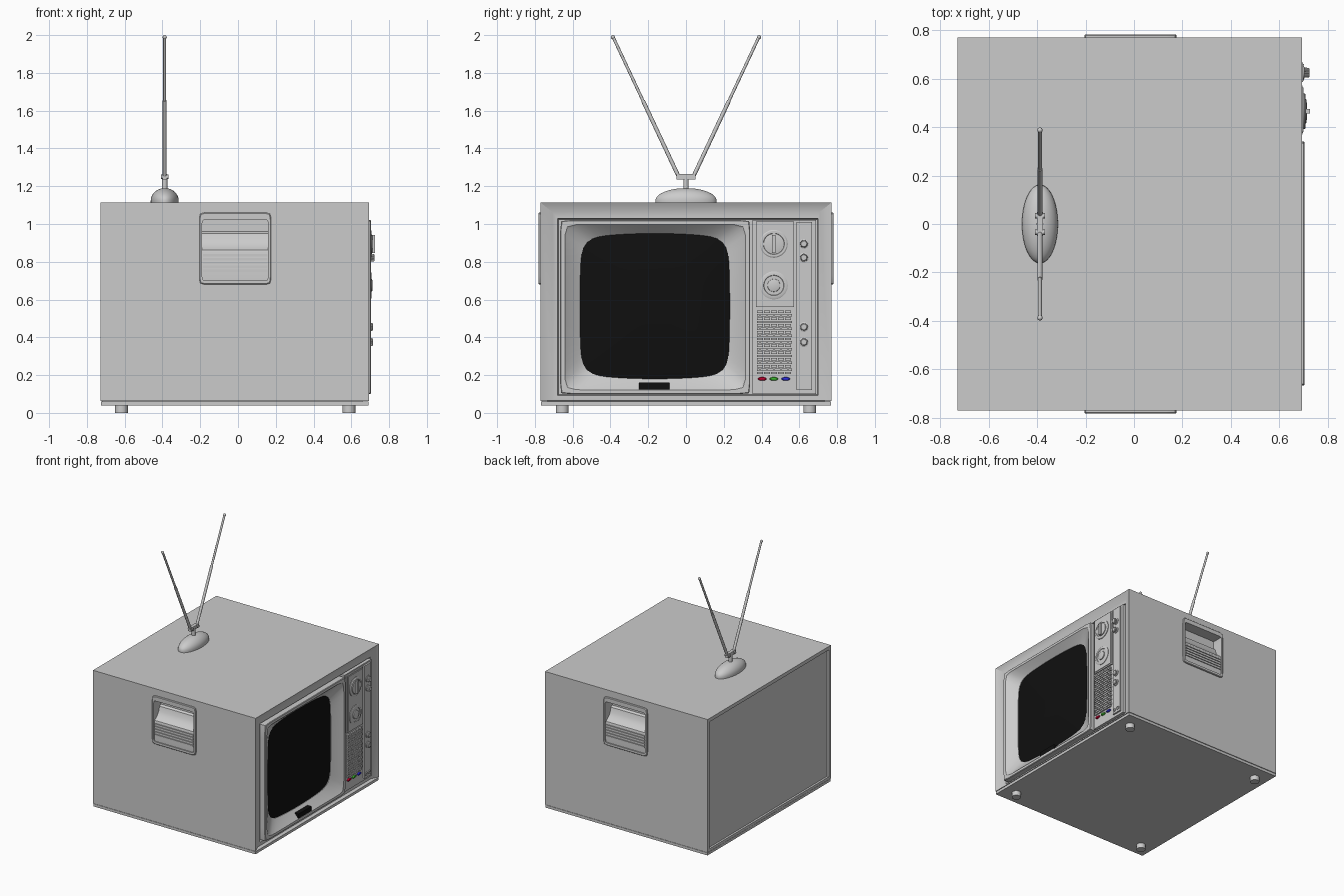
import bpy, bmesh
from math import sin, cos, pi, radians
from mathutils import Vector, Matrix

if "Cube" in bpy.data.objects:
    bpy.data.objects.remove(bpy.data.objects["Cube"])


def finish(name, bm, color=None):
    bmesh.ops.recalc_face_normals(bm, faces=bm.faces)
    me = bpy.data.meshes.new(name)
    bm.to_mesh(me)
    bm.free()
    ob = bpy.data.objects.new(name, me)
    bpy.context.collection.objects.link(ob)
    if color:
        mat = bpy.data.materials.new(name + "_paint")
        mat.diffuse_color = (*color, 1)
        mat.use_nodes = True
        mat.node_tree.nodes["Principled BSDF"].inputs["Base Color"].default_value = mat.diffuse_color
        me.materials.append(mat)
    return ob


def loft(name, rings, color=None, caps=(True, True)):
    bm = bmesh.new()
    vs = [[bm.verts.new(p) for p in r] for r in rings]
    n = len(vs[0])
    for a, b in zip(vs, vs[1:]):
        for i in range(n):
            j = (i + 1) % n
            bm.faces.new((a[i], a[j], b[j], b[i]))
    if caps[0]:
        bm.faces.new(vs[0])
    if caps[1]:
        bm.faces.new(vs[-1])
    return finish(name, bm, color)


def boxes(name, spans, color=None):
    """Each span is (x0, x1, y0, y1, z0, z1)."""
    bm = bmesh.new()
    for x0, x1, y0, y1, z0, z1 in spans:
        m = Matrix.Translation(((x0 + x1) / 2, (y0 + y1) / 2, (z0 + z1) / 2))
        bmesh.ops.create_cube(bm, size=1, matrix=m @ Matrix.Diagonal(
            (abs(x1 - x0), abs(y1 - y0), abs(z1 - z0), 1)))
    return finish(name, bm, color)


def rect(x, y0, y1, z0, z1):
    return [(x, y0, z0), (x, y1, z0), (x, y1, z1), (x, y0, z1)]


def squircle(cu, cv, hu, hv, e, bu=0, bv=0, n=96):
    """Rounded rectangle outline; bu / bv bow the sides outward."""
    pts = []
    for i in range(n):
        c, s = cos(2 * pi * i / n), sin(2 * pi * i / n)
        r = (abs(c) ** e + abs(s) ** e) ** (-1 / e)
        u, v = r * c, r * s
        pts.append((cu + hu * u * (1 - bu * v * v), cv + hv * v * (1 - bv * u * u)))
    return pts


def at_x(x, pts):
    return [(x, u, v) for u, v in pts]


def turned(name, y, z, profile, n=40, ribs=0, color=None, squash=1):
    """Round part on the x axis from (radius, x) pairs; ribs deepen every other pair of points."""
    rings = []
    for r, x in profile:
        rings.append([(x, y + r * (1 - ribs * (i % 4 > 1)) * cos(2 * pi * i / n),
                       z + squash * r * (1 - ribs * (i % 4 > 1)) * sin(2 * pi * i / n))
                      for i in range(n)])
    return loft(name, rings, color)


# cabinet: shallow back recess, sloped front frame, deep front opening
cabinet = loft("cabinet", [
    rect(-.712, -.745, .745, .083, 1.085), rect(-.728, -.745, .745, .083, 1.085),
    rect(-.728, -.77, .77, .062, 1.113), rect(.693, -.77, .77, .062, 1.113),
    rect(.668, -.708, .708, .066, 1.064), rect(.668, -.68, .70, .093, 1.03),
    rect(.63, -.675, .695, .097, 1.025)])
boxes("base_plate", [(-.726, .691, -.768, .768, .038, .059),
                     (-.72, .66, -.76, .76, .055, .065)])

# feet
bm = bmesh.new()
for x in (-.617, .587):
    for y in (-.655, .655):
        bmesh.ops.create_cone(bm, cap_ends=True, segments=24, radius1=.034, radius2=.034,
                              depth=.042, matrix=Matrix.Translation((x, y, .021)))
finish("feet", bm)

# carrying handles, one on each side, set into cut pockets
for s, side in ((-1, "front"), (1, "rear")):
    cutter = boxes("pocket_cutter", [(-.194, .164, s * .69, s * .9, .695, 1.027)])
    cutter.hide_render = True
    mod = cabinet.modifiers.new("pocket", 'BOOLEAN')
    mod.operation, mod.solver, mod.object = 'DIFFERENCE', 'EXACT', cutter
    bpy.context.view_layer.objects.active = cabinet
    bpy.ops.object.modifier_apply(modifier=mod.name)
    bpy.data.objects.remove(cutter)

    outer = squircle(-.015, .87, .19, .19, 22)
    inner = squircle(-.015, .862, .175, .161, 30)
    loft(side + "_handle_surround",
         [[(u, s * d, v) for u, v in o] for o, d in
          ((outer, .768), (outer, .778), (squircle(-.015, .87, .186, .186, 22), .782),
           (inner, .782), (inner, .692))], caps=(False, False))
    scoop = [(.691, .70), (.774, .70), (.774, .85), (.77, .862), (.755, .872),
             (.735, .89), (.718, .915), (.708, .95), (.691, .96)]
    loft(side + "_handle_scoop", [[(x, s * y, z) for y, z in scoop] for x in (-.19, .16)])
    boxes(side + "_handle_ribs", [(-.185, .155, s * .77, s * .781, z, z + .013)
                                  for z in [.745 + .021 * i for i in range(5)]])

# screen mask: flat rim, then a funnel down to the tube
cy, cz = -.163, .56
glass = squircle(-.165, .565, .397, .385, 9, .025, .06)
rim = squircle(cy, cz, .503, .461, 60)
loft("screen_mask", [at_x(.63, rim), at_x(.70, rim),
                     at_x(.704, squircle(cy, cz, .499, .457, 60)),
                     at_x(.704, squircle(cy, cz, .478, .438, 24)),
                     at_x(.697, squircle(cy, cz, .472, .432, 20)),
                     at_x(.650, glass), at_x(.64, glass)], caps=(False, False))
loft("screen", [at_x(.646 + .028 * (1 - k * k),
                     [(-.165 + (u + .165) * k, .565 + (v - .565) * k) for u, v in glass])
                for k in (1, .85, .7, .55, .4, .25, .1)], (.005, .005, .005), (False, True))
boxes("mask_badge_plate", [(.66, .702, -.248, -.087, .123, .16)], (.005, .005, .005))

# control panel with raised plates
boxes("control_panel", [(.63, .684, .352, .688, .10, 1.022)])
boxes("dial_plate", [(.68, .694, .37, .572, .56, 1.012), (.69, .699, .38, .562, .57, 1.002)])
boxes("knob_strip", [(.68, .697, .586, .667, .12, 1.01)])

# speaker grille: staggered slats
slats = []
for r in range(19):
    z = .205 + r * .018
    shift = .018 * (r % 2)
    for c in range(6):
        a = max(.375, .375 + c * .037 - shift)
        b = min(.561, .375 + c * .037 - shift + .032)
        if b - a > .005:
            slats.append((.68, .697, a, b, z, z + .0125))
boxes("speaker_grille", slats)

# channel dials
turned("upper_dial", .465, .895, [(.074, .69), (.074, .704), (.068, .708), (.056, .708),
                                  (.054, .704), (.05, .704), (.05, .71), (.034, .713)], 48)
boxes("upper_dial_grip", [(.705, .725, .456, .474, .847, .943)])
turned("lower_dial", .465, .675, [(.074, .69), (.074, .703), (.068, .706), (.054, .706),
                                  (.052, .702), (.034, .702), (.033, .709), (.028, .711)], 48)

# small ribbed knobs
for i, (z, x) in enumerate(((.895, .724), (.822, .722), (.455, .715), (.375, .715))):
    turned(f"small_knob_{i + 1}_collar", .624, z, [(.026, .69), (.026, .701), (.022, .703)], 32)
    turned(f"small_knob_{i + 1}", .624, z, [(.021, .70), (.02, x - .003), (.016, x)], 64, .13)

# sockets and coloured buttons
for i, y in enumerate((.607, .644)):
    turned(f"socket_{i + 1}", y, .15, [(.015, .69), (.015, .702), (.009, .702), (.009, .696)], 24)
for name, y, col in (("red", .403, (.6, 0, .03)), ("green", .465, (.05, .5, .03)),
                     ("blue", .528, (.03, .03, .8))):
    turned(name + "_button", y, .18, [(.023, .68), (.023, .692), (.017, .697)], 32, 0, col, .42)

# antenna: domed foot, post, clamp and two telescopic rods
ax = -.388
arc = [radians(a) for a in range(0, 90, 9)]
loft("antenna_base", [[(ax + .074 * cos(a) * cos(2 * pi * i / 48),
                        .162 * cos(a) * sin(2 * pi * i / 48),
                        1.112 + (.012 + .066 * sin(a) if k else 0)) for i in range(48)]
                      for k, a in [(0, 0)] + [(1, a) for a in arc]])


def rod(bm, p, q, r1, r2):
    p, q = Vector(p), Vector(q)
    m = Matrix.Translation((p + q) / 2) @ (q - p).to_track_quat('Z', 'Y').to_matrix().to_4x4()
    bmesh.ops.create_cone(bm, cap_ends=True, segments=16, radius1=r1, radius2=r2,
                          depth=(q - p).length, matrix=m)


bm = bmesh.new()
rod(bm, (ax, 0, 1.18), (ax, 0, 1.245), .014, .014)
for s in (-1, 1):
    rod(bm, (ax - .02, s * .034, 1.25), (ax + .02, s * .034, 1.25), .011, .011)
finish("antenna_post", bm)
boxes("antenna_clamp", [(ax - .013, ax + .013, -.05, .05, 1.236, 1.264)])
for s, side in ((-1, "left"), (1, "right")):
    bm = bmesh.new()
    a, b = Vector((ax, s * .034, 1.24)), Vector((ax, s * .387, 1.992))
    mid = a.lerp(b, .55)
    rod(bm, a, mid, .0105, .0105)
    rod(bm, mid, b, .008, .008)
    bmesh.ops.create_uvsphere(bm, u_segments=16, v_segments=8, radius=.011,
                              matrix=Matrix.Translation((b.x, b.y, 1.989)))
    finish(side + "_antenna_rod", bm)

# smooth rounded parts, keep edges crisp
bpy.ops.object.select_all(action='SELECT')
bpy.context.view_layer.objects.active = cabinet
bpy.ops.object.shade_smooth_by_angle(angle=radians(30))
